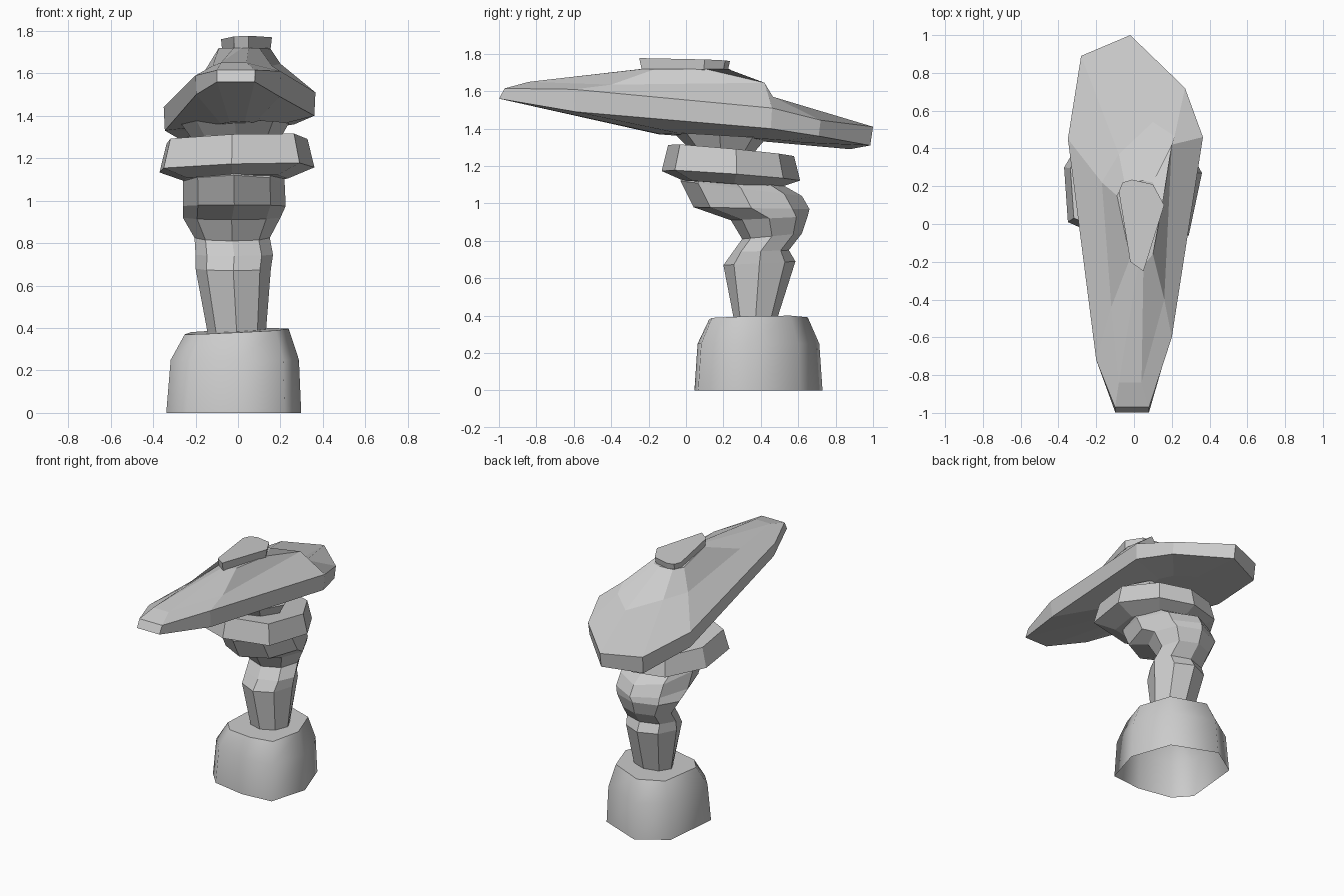
import bpy, bmesh
from math import sin, cos, pi

if "Cube" in bpy.data.objects:
    bpy.data.objects.remove(bpy.data.objects["Cube"])


def loft(name, rings, open_bottom=False):
    """Skin a stack of closed rings with equal point counts and cap the ends."""
    bm = bmesh.new()
    loops = [[bm.verts.new(p) for p in ring] for ring in rings]
    n = len(loops[0])
    for a, b in zip(loops, loops[1:]):
        for i in range(n):
            j = (i + 1) % n
            bm.faces.new((a[i], a[j], b[j], b[i]))
    bm.faces.new(loops[-1])
    if not open_bottom:
        bm.faces.new(loops[0][::-1])
    bmesh.ops.recalc_face_normals(bm, faces=bm.faces[:])
    mesh = bpy.data.meshes.new(name)
    bm.to_mesh(mesh)
    bm.free()
    obj = bpy.data.objects.new(name, mesh)
    bpy.context.collection.objects.link(obj)
    return obj


def tilted_ring(x0, x1, y0, z0, y1, z1, n=8):
    """Oval ring given by its x range and its front and back (y, z) points."""
    ring = []
    for i in range(n):
        a = 2 * pi * i / n
        t = (1 + sin(a)) / 2
        ring.append(((x0 + x1) / 2 + (x1 - x0) / 2 * cos(a),
                     y0 + (y1 - y0) * t, z0 + (z1 - z0) * t))
    return ring


def flat_ring(outline, z, scale=1.0, centre=(0, 0), dzx=0.0, dzy=0.0):
    """Scaled copy of an outline, laid on a plane sloping in x and y."""
    cx, cy = centre
    pts = [(cx + (x - cx) * scale, cy + (y - cy) * scale) for x, y in outline]
    return [(x, y, z + dzx * x + dzy * y) for x, y in pts]


# Hollow base boulder: smooth sides, flat top
foot = [(.22, .065), (.298, .33), (.20, .61), (-.10, .73),
        (-.30, .60), (-.338, .20), (-.24, .09), (.0, .045)]
mid = (0, .38)
base = loft("base_boulder", [
    flat_ring(foot, 0),
    flat_ring(foot, .25, .95, (.08, .385)),
    flat_ring(foot, .375, .77, (.04, .385), .05, .03)], open_bottom=True)
for face in base.data.polygons:
    face.use_smooth = len(face.vertices) == 4

# Leaning faceted pillar
loft("pillar", [tilted_ring(*r) for r in (
    (-.14, .13, .26, .36, .48, .36),
    (-.20, .155, .20, .67, .585, .69),
    (-.20, .165, .25, .74, .55, .75),
    (-.205, .15, .30, .81, .62, .84),
    (-.26, .20, .24, .91, .65, .93),
    (-.26, .225, .04, .98, .66, .97),
    (-.26, .22, -.03, 1.12, .62, 1.04),
    (-.26, .22, 0, 1.16, .48, 1.12))])

# Tilted collar stone
collar = [(-.35, .01), (-.03, -.13), (.29, -.06), (.36, .27),
          (.22, .52), (0, .61), (-.22, .55), (-.37, .30)]
loft("collar_stone", [
    flat_ring(collar, 1.12, .67, (-.02, .23), .02, -.08),
    flat_ring(collar, 1.165, 1, (0, 0), .03, -.07),
    flat_ring(collar, 1.305, .91, (0, .25), .03, -.09)])

# Neck below the capstone
loft("neck", [
    tilted_ring(-.20, .19, .01, 1.27, .34, 1.24),
    tilted_ring(-.22, .20, 0, 1.31, .37, 1.28),
    tilted_ring(-.27, .24, -.07, 1.38, .43, 1.35)])

# Long capstone: x, y, lower rim z, upper rim z
rim = [(-.02, 1.0, 1.31, 1.41), (.27, .72, 1.36, 1.445), (.365, .46, 1.40, 1.51),
       (.20, -.60, 1.49, 1.61), (.08, -.97, 1.56, 1.615), (-.10, -.97, 1.56, 1.615),
       (-.20, -.72, 1.50, 1.59), (-.35, .45, 1.33, 1.44), (-.28, .89, 1.29, 1.41)]
lower = [(x * .985, y * (1.03 if y < -.9 else .985), lo) for x, y, lo, hi in rim]
shoulder = [(.10, .54, 1.51), (.215, .465, 1.57), (.20, .42, 1.645),
            (.16, -.40, 1.635), (.04, -.84, 1.65), (-.08, -.84, 1.65),
            (-.12, -.44, 1.635), (-.17, .22, 1.59), (-.08, .37, 1.57)]
crown = [(.05, .23), (.10, .22), (.15, .10), (.10, -.16), (.05, -.22),
         (.02, -.23), (-.02, -.18), (-.09, .15), (-.05, .22)]
loft("capstone", [
    flat_ring([p[:2] for p in rim], 1.363, .4, (0, .4), .05, -.06),
    lower,
    [(x, y, hi) for x, y, lo, hi in rim],
    shoulder,
    flat_ring(crown, 1.72)])

# Small pebble slab on top
pebble = [(-.08, .17), (-.06, .22), (-.01, .235), (.10, .21),
          (.16, .10), (.05, -.25), (-.02, -.20)]
loft("top_pebble", [
    flat_ring(pebble, 1.712, .95, (.03, 0), .03, -.02),
    flat_ring(pebble, 1.768, 1, (0, 0), .03, -.03)])
